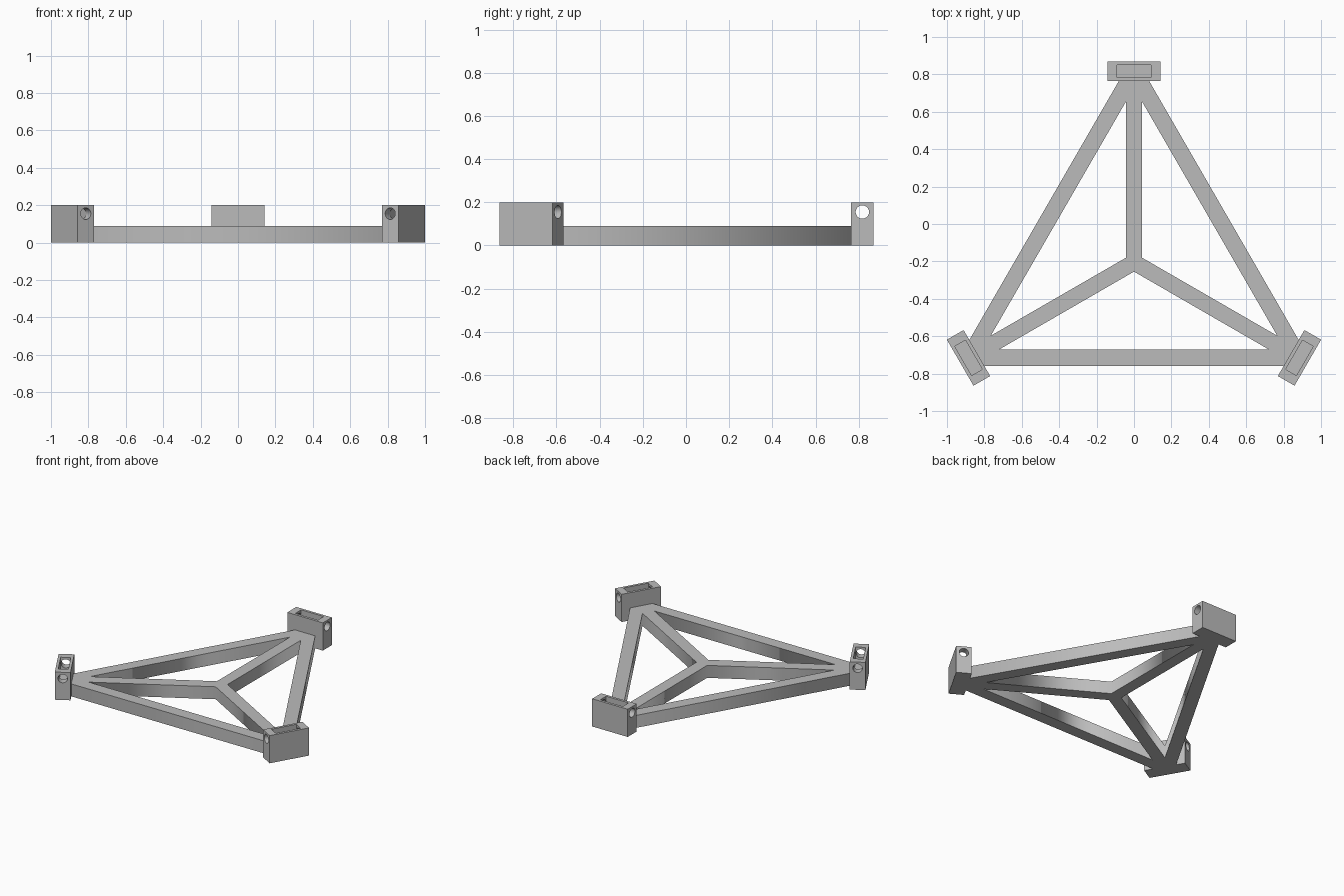
import bpy, math
from mathutils import Matrix, Vector

cube = bpy.data.objects.get("Cube")
if cube:
    bpy.data.objects.remove(cube, do_unlink=True)

CENTRE = Vector((0, -0.205, 0))
BAR_HEIGHT, SPOKE_HALF = 0.09, 0.043
OUTER, INNER = 0.555, 0.467          # distances from hub to bar edges
BLOCK_FACE, BLOCK_DEPTH = 0.97, 0.103
BLOCK_WIDTH, BLOCK_HEIGHT = 0.284, 0.2
POCKET_FLOOR, HOLE_Z, HOLE_RADIUS = 0.09, 0.155, 0.031

grey = bpy.data.materials.new("plain grey")
grey.use_nodes = True
grey.diffuse_color = (0.5, 0.5, 0.5, 1)
grey.node_tree.nodes["Principled BSDF"].inputs["Base Color"].default_value = (0.5, 0.5, 0.5, 1)


def turn(k):
    return Matrix.Rotation(math.radians(120 * k), 4, 'Z')


def select_only(obj):
    bpy.ops.object.select_all(action='DESELECT')
    obj.select_set(True)
    bpy.context.view_layer.objects.active = obj


def box(name, size, location):
    bpy.ops.mesh.primitive_cube_add(size=1, location=location)
    obj = bpy.context.object
    obj.name = name
    obj.scale = size
    bpy.ops.object.transform_apply(location=True, rotation=True, scale=True)
    return obj


def cut(obj, cutter):
    select_only(obj)
    mod = obj.modifiers.new("cut", 'BOOLEAN')
    mod.operation = 'DIFFERENCE'
    mod.solver = 'EXACT'
    mod.object = cutter
    bpy.ops.object.modifier_apply(modifier=mod.name)
    bpy.data.objects.remove(cutter, do_unlink=True)


# Triangular frame: truncated outline with three openings between the spokes
corner = (2 * OUTER - BLOCK_FACE) * math.tan(math.radians(30))
inner_tip = SPOKE_HALF / math.sin(math.radians(60))
reach = (INNER - inner_tip) * math.sqrt(3)
outline, openings = [], []
for k in range(3):
    outline += [turn(k) @ Vector((s * corner, BLOCK_FACE, 0)) for s in (1, -1)]
    openings.append([turn(k) @ Vector(p) for p in
                     ((0, -inner_tip, 0), (-reach, -INNER, 0), (reach, -INNER, 0))])

curve = bpy.data.curves.new("frame", 'CURVE')
curve.dimensions = '2D'
curve.fill_mode = 'BOTH'
curve.extrude = BAR_HEIGHT / 2
for points in [outline] + openings:
    spline = curve.splines.new('POLY')
    spline.points.add(len(points) - 1)
    for point, co in zip(spline.points, points):
        point.co = (co.x, co.y, 0, 1)
    spline.use_cyclic_u = True
frame = bpy.data.objects.new("triangular_frame", curve)
bpy.context.collection.objects.link(frame)
frame.location = CENTRE + Vector((0, 0, BAR_HEIGHT / 2))
select_only(frame)
bpy.ops.object.convert(target='MESH')
frame = bpy.context.object
frame.data.materials.clear()
frame.data.materials.append(grey)

# Corner block with an open pocket and a cross hole
mid = BLOCK_FACE + BLOCK_DEPTH / 2
block = box("back_block", (BLOCK_WIDTH, BLOCK_DEPTH, BLOCK_HEIGHT), (0, mid, BLOCK_HEIGHT / 2))
cut(block, box("pocket_cutter", (0.18, 0.066, 0.3), (0, mid, POCKET_FLOOR + 0.15)))
bpy.ops.mesh.primitive_cylinder_add(vertices=32, radius=HOLE_RADIUS, depth=0.5,
                                    location=(0, mid, HOLE_Z), rotation=(0, math.pi / 2, 0))
cut(block, bpy.context.object)
block.data.materials.clear()
block.data.materials.append(grey)
select_only(block)
bpy.ops.object.shade_smooth_by_angle(angle=math.radians(30))

# Repeat the block at the other two corners
for k, name in enumerate(("back_block", "front_right_block", "front_left_block")):
    obj = block if k == 0 else block.copy()
    if k:
        bpy.context.collection.objects.link(obj)
    obj.name = name
    obj.matrix_world = Matrix.Translation(CENTRE) @ turn(k)
